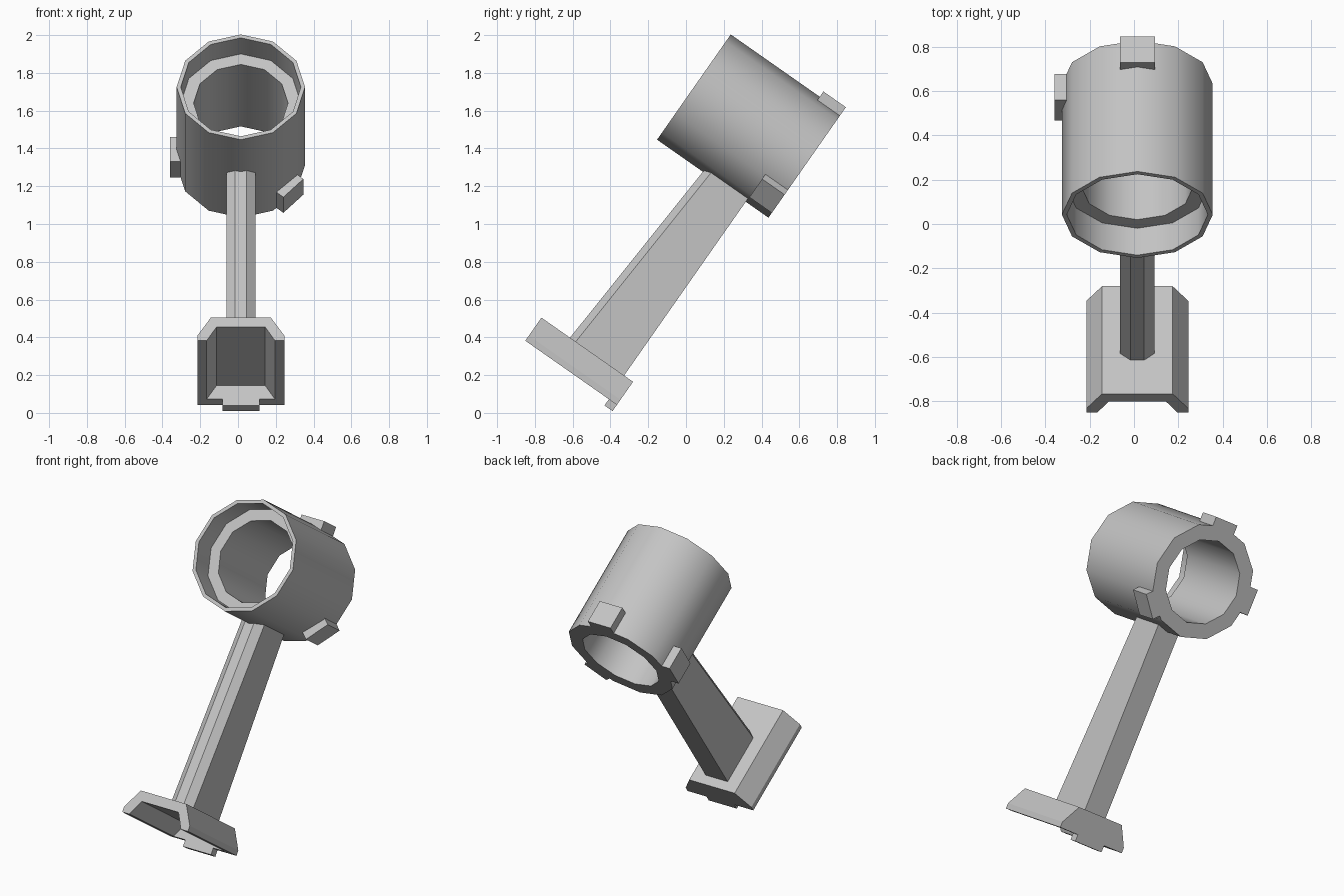
import bpy, bmesh
from math import radians, sin, cos, pi
from mathutils import Matrix, Vector

if "Cube" in bpy.data.objects:
    bpy.data.objects.remove(bpy.data.objects["Cube"], do_unlink=True)

grey = bpy.data.materials.new("plain grey")
grey.use_nodes = True
grey.diffuse_color = (0.55, 0.55, 0.55, 1)
bsdf = next(n for n in grey.node_tree.nodes if n.type == "BSDF_PRINCIPLED")
bsdf.inputs["Base Color"].default_value = grey.diffuse_color

# The whole part is modelled upright, then leaned back
LEAN = Matrix.Translation((0.015, 0, 0)) @ Matrix.Rotation(radians(-35), 4, "X")
FRONT, BACK = -0.916, -0.324      # foot ends
TUBE_Z, TUBE_BACK = 1.437, -0.235


def skin(name, rings, closed=False):
    """Join matching rings of points; cap the ends, or close into a loop."""
    bm = bmesh.new()
    loops = [[bm.verts.new(p) for p in ring] for ring in rings]
    count = len(loops[0])
    pairs = list(zip(loops, loops[1:]))
    if closed:
        pairs.append((loops[-1], loops[0]))
    else:
        bm.faces.new(loops[0])
        bm.faces.new(loops[-1])
    for a, b in pairs:
        for i in range(count):
            j = (i + 1) % count
            bm.faces.new((a[i], a[j], b[j], b[i]))
    bmesh.ops.recalc_face_normals(bm, faces=bm.faces)
    bm.transform(LEAN)
    mesh = bpy.data.meshes.new(name)
    bm.to_mesh(mesh)
    bm.free()
    mesh.materials.append(grey)
    obj = bpy.data.objects.new(name, mesh)
    bpy.context.collection.objects.link(obj)
    return obj


def mirrored(half):
    """Complete a half outline of (x, depth) points across x = 0."""
    return half + [(-x, d) for x, d in reversed(half)]


def prism(name, half, y0, y1):
    outline = mirrored(half)
    return skin(name, [[(x, y, z) for x, z in outline] for y in (y0, y1)])


# Twelve-sided tube: thin front rim, inner ledge, straight bore
profile = [(0.34, TUBE_BACK), (0.34, -0.955), (0.318, -0.955),
           (0.318, -0.807), (0.25, -0.807), (0.25, TUBE_BACK)]
rings = [[(r * cos(i * pi / 6), y, TUBE_Z + r * sin(i * pi / 6)) for i in range(12)]
         for r, y in profile]
tube = skin("tube", rings, closed=True)
bpy.ops.object.select_all(action="DESELECT")
tube.select_set(True)
bpy.context.view_layer.objects.active = tube
bpy.ops.object.shade_smooth_by_angle(angle=radians(35))

# Three lugs around the back end of the tube
for name, angle in (("top_lug", 90), ("right_lug", 180), ("lower_left_lug", -42)):
    out = Vector((cos(radians(angle)), 0, sin(radians(angle))))
    side = Vector((-out.z, 0, out.x)) * 0.079
    centre = Vector((0, 0, TUBE_Z))
    ends = []
    for y in (-0.38, TUBE_BACK):
        at = centre + Vector((0, y, 0))
        ends.append([at + out * r + side * s
                     for r, s in ((0.3, -1), (0.374, -1), (0.374, 1), (0.3, 1))])
    skin(name, ends)

# Tapered strut with chamfered front corners
rings = []
for z, front in ((-0.05, -0.733), (1.145, -0.656)):
    section = mirrored([(0.03, front), (0.077, front + 0.037), (0.077, -0.382)])
    rings.append([(x, y, z) for x, y in section])
skin("strut", rings)

# Foot: flared block hollowed from the front, leaving a wall at the back
foot = prism("foot", [(0.159, -0.026), (0.23, -0.142), (0.23, -0.175)], FRONT, BACK)
cutter = prism("foot_cutter", [(0.128, -0.085), (0.181, -0.175), (0.181, -0.3)],
               FRONT - 0.1, -0.376)
cutter.hide_render = True
hollow = foot.modifiers.new("hollow", "BOOLEAN")
hollow.operation = "DIFFERENCE"
hollow.solver = "EXACT"
hollow.object = cutter
bpy.context.view_layer.objects.active = foot
bpy.ops.object.modifier_apply(modifier=hollow.name)
bpy.data.objects.remove(cutter, do_unlink=True)

# Catch under the back wall of the foot
prism("foot_catch", [(0.098, -0.175), (0.098, -0.2155)], -0.376, BACK)
